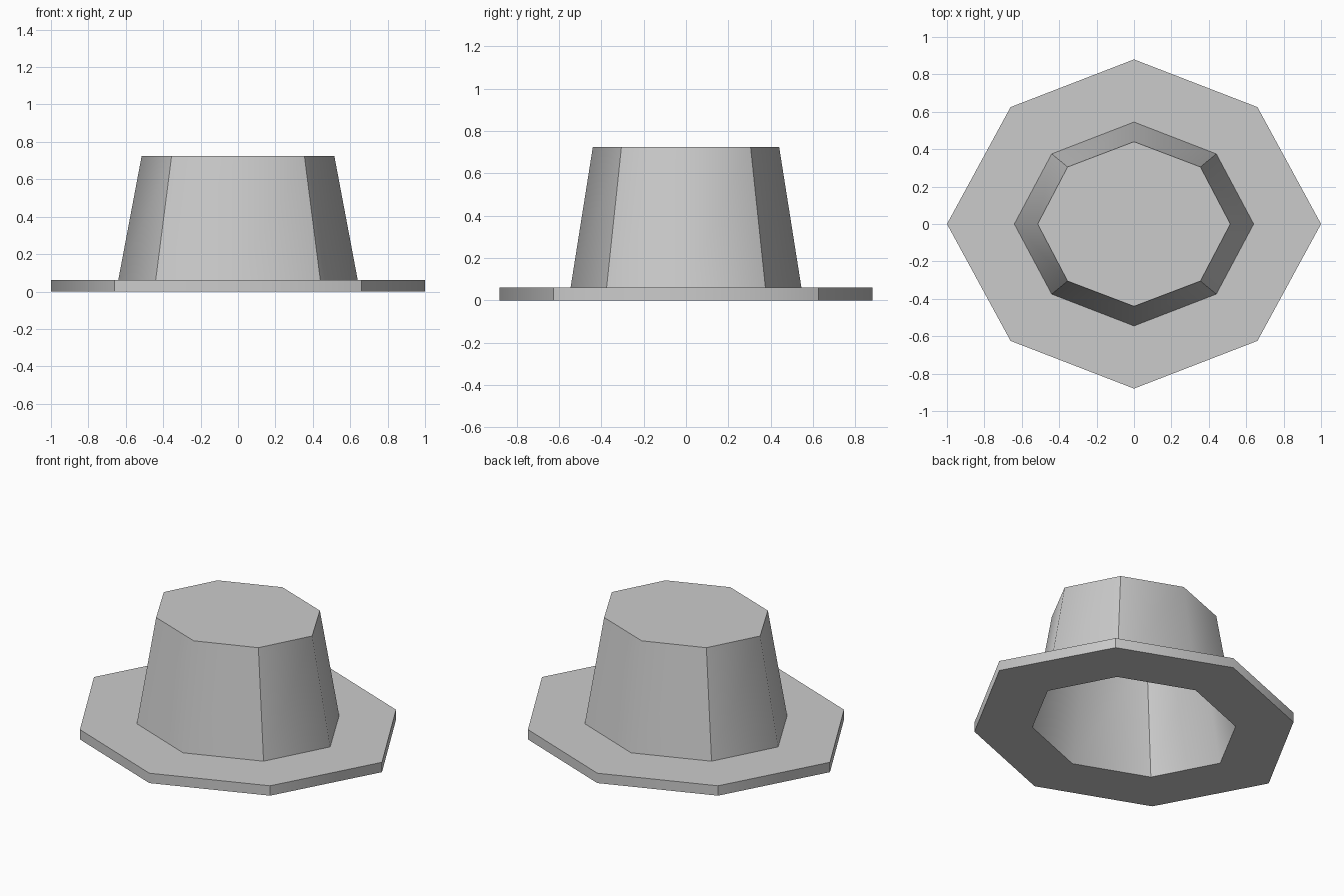
import bpy
import bmesh

if "Cube" in bpy.data.objects:
    bpy.data.objects.remove(bpy.data.objects["Cube"], do_unlink=True)

# Single plain grey
grey = bpy.data.materials.new("plain_grey")
grey.use_nodes = True
colour = (0.6, 0.6, 0.6, 1)
grey.diffuse_color = colour
grey.node_tree.nodes["Principled BSDF"].inputs["Base Color"].default_value = colour

bm = bmesh.new()


def ring(x, y, dx, dy, z):
    """Eight-sided ring: points on both axes and on the diagonals."""
    pts = [(x, 0), (dx, dy), (0, y), (-dx, dy),
           (-x, 0), (-dx, -dy), (0, -y), (dx, -dy)]
    return [bm.verts.new((px, py, z)) for px, py in pts]


# Rings run from the inner roof, down the hollow, round the brim and up the crown
rings = [
    ring(0.50, 0.425, 0.342, 0.294, 0.712),   # inner roof
    ring(0.64, 0.545, 0.44, 0.375, 0),        # opening
    ring(1.0, 0.88, 0.66, 0.625, 0),          # brim underside
    ring(1.0, 0.88, 0.66, 0.625, 0.062),      # brim top
    ring(0.64, 0.545, 0.44, 0.375, 0.062),    # crown base
    ring(0.515, 0.44, 0.355, 0.305, 0.725),   # crown top
]
for low, high in zip(rings, rings[1:]):
    for i in range(8):
        j = (i + 1) % 8
        bm.faces.new((low[i], low[j], high[j], high[i]))
bm.faces.new(rings[0])
bm.faces.new(rings[-1])
bmesh.ops.recalc_face_normals(bm, faces=bm.faces)

# Smooth across the axis edges; creases on the diagonals and around every ring
for face in bm.faces:
    face.smooth = True
for edge in bm.edges:
    a, b = edge.verts
    along_wall = any((a in low and b in high) or (b in low and a in high)
                     for low, high in zip(rings, rings[1:]))
    on_axis = min(abs(a.co.x), abs(a.co.y)) < 0.001
    edge.smooth = along_wall and on_axis

mesh = bpy.data.meshes.new("hat")
bm.to_mesh(mesh)
bm.free()
mesh.materials.append(grey)
hat = bpy.data.objects.new("hat", mesh)
bpy.context.collection.objects.link(hat)
